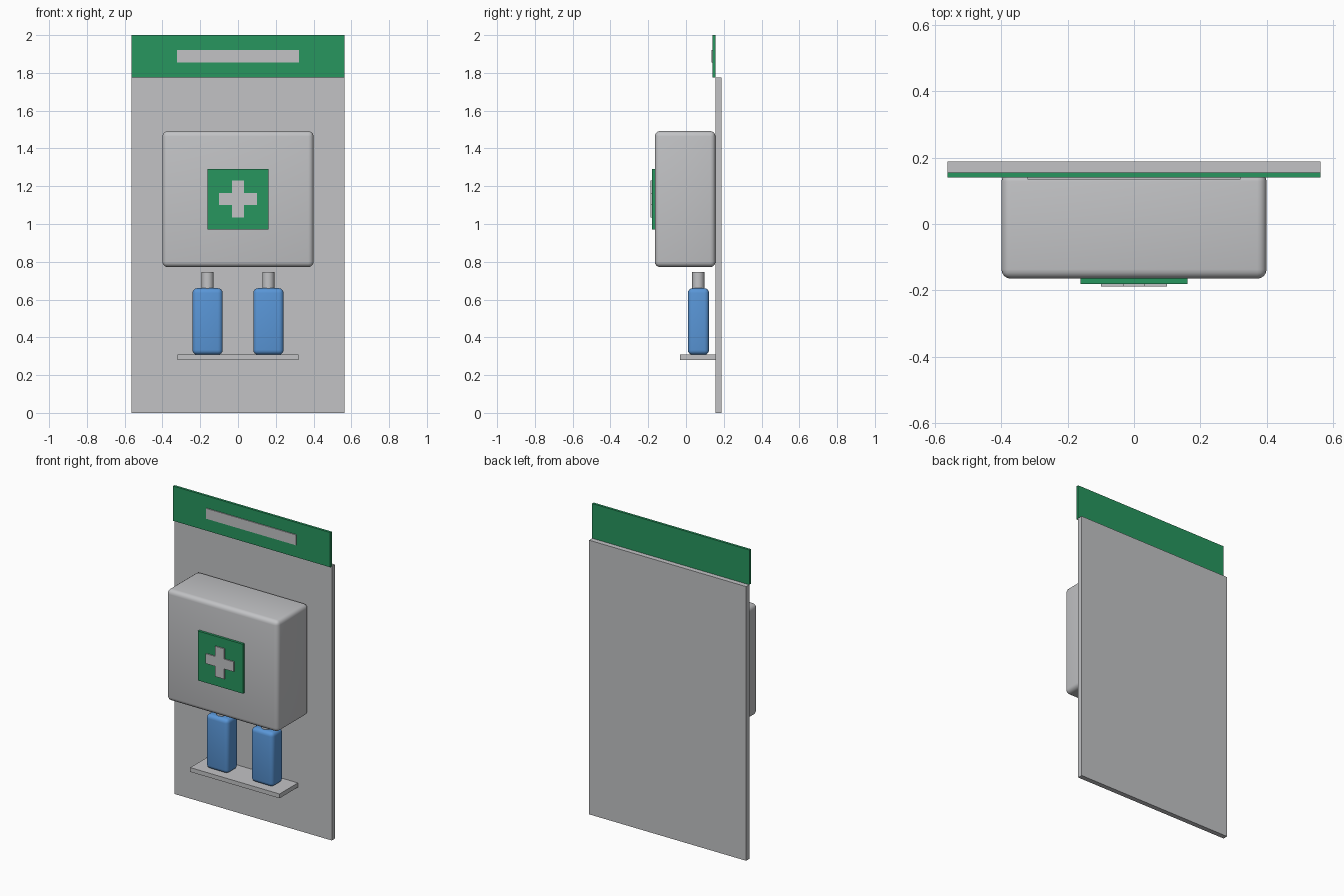
import bpy

if "Cube" in bpy.data.objects:
    bpy.data.objects.remove(bpy.data.objects["Cube"])


def material(name, colour):
    m = bpy.data.materials.new(name)
    m.diffuse_color = (*colour, 1)
    m.use_nodes = True
    m.node_tree.nodes["Principled BSDF"].inputs["Base Color"].default_value = m.diffuse_color
    return m


GREY = material("light grey", (0.54, 0.545, 0.56))
GREEN = material("safety green", (0.02, 0.305, 0.113))
BLUE = material("bottle blue", (0.1, 0.305, 0.68))


def box(name, mat, x, y, z, radius=0):
    """Box from (min, max) ranges, with optional rounded edges."""
    loc = [(r[0] + r[1]) / 2 for r in (x, y, z)]
    bpy.ops.mesh.primitive_cube_add(size=1, location=loc)
    ob = bpy.context.object
    ob.name = name
    ob.scale = [r[1] - r[0] for r in (x, y, z)]
    bpy.ops.object.transform_apply(location=False, rotation=False, scale=True)
    ob.data.materials.append(mat)
    if radius:
        mod = ob.modifiers.new("rounded edges", 'BEVEL')
        mod.width = radius
        mod.segments = 4
        bpy.ops.object.modifier_apply(modifier=mod.name)
        bpy.ops.object.shade_smooth_by_angle()
    return ob


# Backboard and header sign
box("backboard", GREY, (-0.5625, 0.5625), (0.156, 0.188), (0, 1.775))
box("header_sign", GREEN, (-0.5625, 0.5625), (0.14, 0.156), (1.775, 2.0))
box("header_strip", GREY, (-0.322, 0.322), (0.134, 0.141), (1.855, 1.922))

# Cabinet with its green plate and cross
box("cabinet", GREY, (-0.4, 0.4), (-0.165, 0.156), (0.772, 1.492), 0.028)
box("cabinet_plate", GREEN, (-0.161, 0.161), (-0.181, -0.164), (0.972, 1.292))
box("cross_upright", GREY, (-0.032, 0.032), (-0.188, -0.18), (1.034, 1.23))
for side, a, b in (("left", -0.1, -0.032), ("right", 0.032, 0.1)):
    box("cross_arm_" + side, GREY, (a, b), (-0.188, -0.18), (1.1, 1.164))

# Shelf with two capped bottles
box("shelf", GREY, (-0.32, 0.32), (-0.032, 0.156), (0.28, 0.308))
for side, x in (("left", -0.161), ("right", 0.161)):
    box("bottle_" + side, BLUE, (x - 0.08, x + 0.08), (0.01, 0.122),
        (0.308, 0.66), 0.025)
    bpy.ops.mesh.primitive_cylinder_add(vertices=24, radius=0.032, depth=0.09,
                                        location=(x, 0.065, 0.702))
    cap = bpy.context.object
    cap.name = "bottle_cap_" + side
    cap.data.materials.append(GREY)
    bpy.ops.object.shade_smooth_by_angle()
